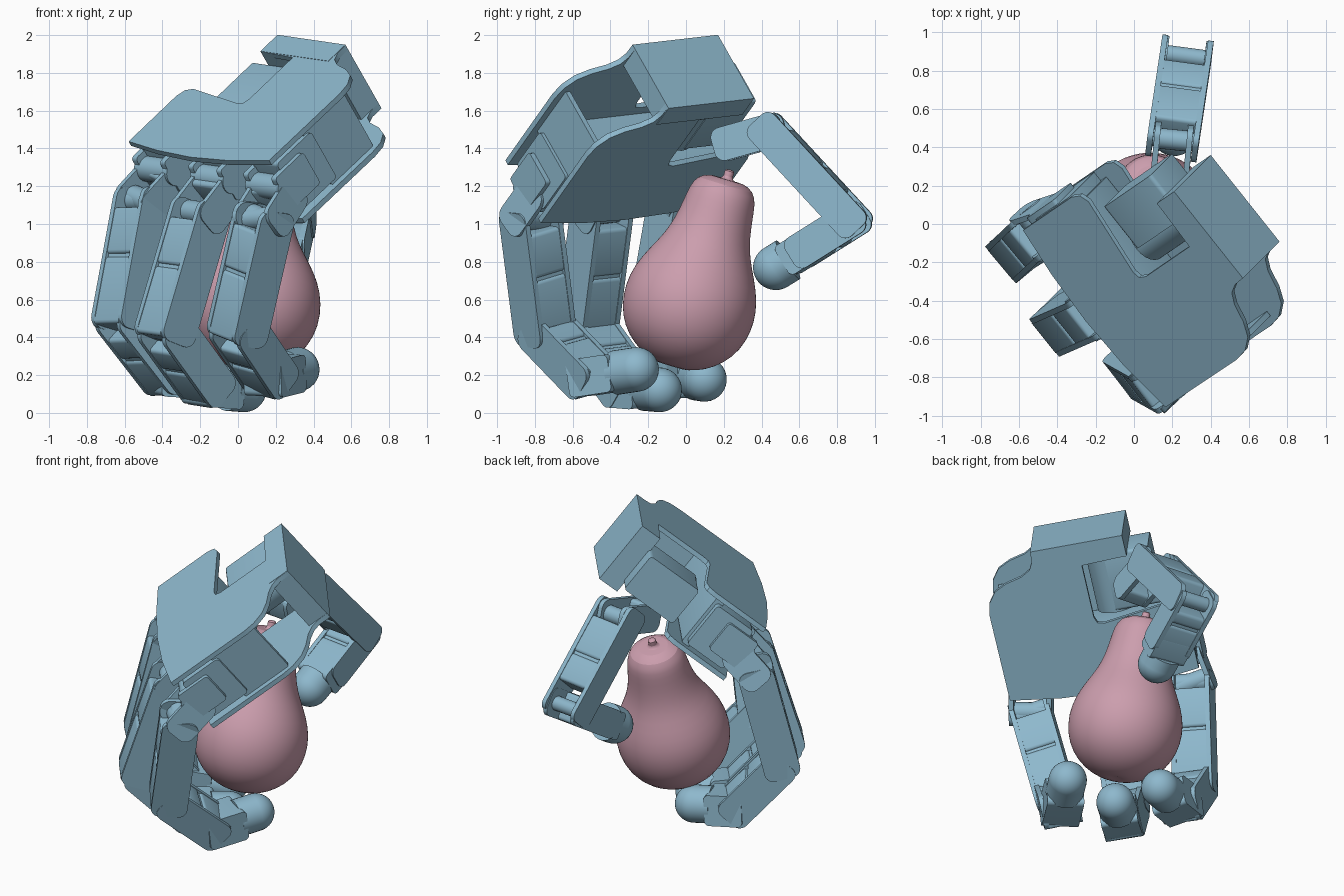
import bpy, bmesh, math
from mathutils import Vector, Matrix

cube = bpy.data.objects.get("Cube")
if cube:
    bpy.data.objects.remove(cube, do_unlink=True)


def material(name, rgb):
    m = bpy.data.materials.new(name)
    m.use_nodes = True
    m.diffuse_color = (*rgb, 1)
    m.node_tree.nodes["Principled BSDF"].inputs["Base Color"].default_value = (*rgb, 1)
    return m


BLUE = material("steel blue", (0.27, 0.48, 0.61))
PINK = material("dusty pink", (0.60, 0.34, 0.42))
made = []

# Palm frame: V runs across the palm, U toward the wrist, N out of its back
V = Vector((0.62, -0.78, -0.09)).normalized()
U = Vector((0.647, 0.443, 0.618))
U = (U - V * U.dot(V)).normalized()
N = V.cross(U)
WRIST = Vector((0.21, 0.17, 2.0))


def palm_pt(v, u, n):
    return WRIST + V * v + U * u + N * n


def finish(name, bm, mat):
    bmesh.ops.recalc_face_normals(bm, faces=bm.faces)
    mesh = bpy.data.meshes.new(name)
    bm.to_mesh(mesh)
    bm.free()
    mesh.materials.append(mat)
    ob = bpy.data.objects.new(name, mesh)
    bpy.context.collection.objects.link(ob)
    made.append(ob)
    return ob


def prism(bm, pts, origin, x, y, z, z0, z1):
    """Extrude a flat outline in the x, y plane from z0 to z1."""
    lo, hi = [[bm.verts.new(origin + x * a + y * b + z * h) for a, b in pts] for h in (z0, z1)]
    bm.faces.new(lo)
    bm.faces.new(hi)
    for i in range(len(pts)):
        j = (i + 1) % len(pts)
        bm.faces.new((lo[i], lo[j], hi[j], hi[i]))


def rounded(x0, x1, y0, y1, r, steps=6):
    pts = []
    corners = ((x1 - r, y1 - r), (x0 + r, y1 - r), (x0 + r, y0 + r), (x1 - r, y0 + r))
    for k, (cx, cy) in enumerate(corners):
        for s in range(steps + 1):
            a = math.pi / 2 * (k + s / steps)
            pts.append((cx + r * math.cos(a), cy + r * math.sin(a)))
    return pts


def circle(r, cx=0, cy=0, n=24):
    return [(cx + r * math.cos(2 * math.pi * i / n), cy + r * math.sin(2 * math.pi * i / n))
            for i in range(n)]


def palm_box(bm, v0, v1, u0, u1, n0, n1, r=0.02):
    prism(bm, rounded(u0, u1, n0, n1, r, 3), WRIST, U, N, V, v0, v1)


def axes(p0, p1, across):
    d = (p1 - p0).normalized()
    w = (across - d * across.dot(d)).normalized()
    return d, d.cross(w), w


def phalanx(name, p0, p1, across, width, thick, near=0.06, far=0.065, window=0):
    """Two rounded side plates holding a split centre block, open at the near end."""
    bm = bmesh.new()
    d, t, w = axes(p0, p1, across)
    length, h, hw = (p1 - p0).length, thick / 2, width / 2
    side = rounded(-near, length + far, -h, h, thick * 0.27)
    prism(bm, side, p0, d, t, w, hw - 0.03, hw)
    prism(bm, side, p0, d, t, w, -hw, 0.03 - hw)
    mid, inner = length / 2, hw - 0.025
    for a, b, k in ((0.06, mid - 0.008, 0.97), (mid + 0.008, length + far * 0.8 - window, 0.97),
                    (0.07, length - window, 0.85)):
        prism(bm, rounded(a, b, -h * k, h * k, 0.02, 3), p0, d, t, w, -inner, inner)
    # Hinge pin inside the fork
    prism(bm, circle(h * 0.5), p0, d, t, w, -inner, inner)
    return finish(name, bm, BLUE)


def frame(name, p0, p1, across, width, thick):
    """Open bracket: two rounded plates joined by a web at the near end."""
    bm = bmesh.new()
    d, t, w = axes(p0, p1, across)
    length, h, hw = (p1 - p0).length, thick / 2, width / 2
    side = rounded(-0.04, length + 0.08, -h, h, thick * 0.3)
    prism(bm, side, p0, d, t, w, hw - 0.03, hw)
    prism(bm, side, p0, d, t, w, -hw, 0.03 - hw)
    prism(bm, rounded(-0.03, 0.07, -h * 0.9, h * 0.9, 0.02, 3), p0, d, t, w, -hw, hw)
    prism(bm, circle(h * 0.6, length), p0, d, t, w, -hw, hw)
    return finish(name, bm, BLUE)


def fingertip(name, p0, p1, across, width, thick, radius):
    """Short bracket ending in a domed pad."""
    bm = bmesh.new()
    d, t, w = axes(p0, p1, across)
    length, h = (p1 - p0).length, thick / 2
    prism(bm, rounded(-h * 0.7, length * 0.65, -h, h, 0.03), p0, d, t, w, -width / 2, width / 2)
    prism(bm, circle(radius, n=32), p0, t, w, d, length * 0.55, length)
    rot = Matrix((t, w, d)).transposed().to_4x4()
    bmesh.ops.create_uvsphere(bm, u_segments=32, v_segments=20, radius=radius,
                              matrix=Matrix.Translation(p1) @ rot)
    return finish(name, bm, BLUE)


# Palm plates, same outline on the back and the inside of the hand
outline = [(-0.28, -0.95), (-0.28, -0.56), (-0.26, -0.51), (-0.21, -0.49), (0.23, -0.55),
           (0.27, -0.54), (0.285, -0.5), (0.285, -0.15), (0, -0.14), (0, 0), (0.58, 0),
           (0.585, -0.07), (0.61, -0.12), (0.67, -0.155), (0.77, -0.18), (0.85, -0.22),
           (0.9, -0.29), (0.915, -0.37), (0.91, -0.94), (0.6, -0.985), (0.3, -1.0), (0, -0.985)]
for name, n0, n1 in (("back_plate", -0.03, 0), ("palm_plate", -0.425, -0.395)):
    bm = bmesh.new()
    prism(bm, outline, WRIST, V, U, N, n0, n1)
    finish(name, bm, BLUE)

# Wrist block
bm = bmesh.new()
prism(bm, [(0, -0.14), (0.58, -0.14), (0.58, 0), (0, 0)], WRIST, V, U, N, -0.43, 0.002)
finish("wrist_block", bm, BLUE)

# Thin walls between the plates, leaving the wrist end of the palm hollow
bm = bmesh.new()
palm_box(bm, 0.84, 0.87, -0.66, -0.32, -0.40, -0.02)
palm_box(bm, -0.22, 0.87, -0.66, -0.60, -0.40, -0.02)
finish("palm_frame", bm, BLUE)

# Fingers: base, knuckle, middle joint, end joint, pad centre in the palm frame
fingers = {
    "index": [(-0.17, -0.92, -0.25), (-0.2, -1.09, -0.28), (-0.13, -1.60, -0.67),
              (-0.07, -1.57, -1.08), (0.01, -1.38, -1.24)],
    "middle": [(0.31, -0.94, -0.25), (0.31, -1.12, -0.28), (0.315, -1.66, -0.65),
               (0.31, -1.61, -1.075), (0.30, -1.415, -1.25)],
    "little": [(0.78, -0.91, -0.26), (0.815, -1.09, -0.285), (0.725, -1.51, -0.72),
               (0.665, -1.45, -1.09), (0.56, -1.22, -1.236)],
}
for name, joints in fingers.items():
    c = joints[0][0]
    # Motor housing with mounting ears and a hinge
    bm = bmesh.new()
    palm_box(bm, c - 0.11, c + 0.11, -0.90, -0.62, -0.37, -0.06)
    for s in (-1, 1):
        palm_box(bm, c + s * 0.12 - 0.02, c + s * 0.12 + 0.02, -0.97, -0.74, -0.31, -0.10)
    prism(bm, circle(0.07, -0.93, -0.2), WRIST, U, N, V, c - 0.14, c + 0.14)
    finish(name + "_motor", bm, BLUE)

    # Bracket, two phalanges and a domed tip, all hinged across the palm
    p = [palm_pt(*j) for j in joints]
    frame(name + "_knuckle", p[0], p[1], V, 0.265, 0.2)
    phalanx(name + "_proximal", p[1], p[2], V, 0.25, 0.225)
    phalanx(name + "_middle", p[2], p[3], V, 0.24, 0.215)
    fingertip(name + "_tip", p[3], p[4], V, 0.23, 0.2, 0.118)

# Thumb mount inside the palm notch
bm = bmesh.new()
palm_box(bm, -0.13, 0.15, -0.51, -0.13, -0.36, -0.09)
prism(bm, circle(0.125, 0.15, -0.23), WRIST, V, N, U, -0.52, -0.16)
finish("thumb_motor", bm, BLUE)

# Thumb
SIDE = Vector((0.993, -0.12, 0))
base, knuckle, elbow, end, pad = [Vector(q) for q in (
    (0.18, 0.19, 1.42), (0.205, 0.44, 1.49), (0.27, 0.875, 1.02),
    (0.235, 0.62, 0.86), (0.21, 0.475, 0.77))]
frame("thumb_base", base, knuckle, SIDE, 0.2, 0.18)
phalanx("thumb_proximal", knuckle, elbow, SIDE, 0.27, 0.185, 0.08, 0.075, 0.19)
phalanx("thumb_middle", elbow, end, SIDE, 0.255, 0.185, 0.075)
fingertip("thumb_tip", end, pad, SIDE, 0.24, 0.18, 0.12)

# Pear, turned about a leaning axis
profile = [(0, 0.012), (0.06, 0), (0.13, 0.015), (0.22, 0.06), (0.30, 0.14), (0.345, 0.24),
           (0.358, 0.35), (0.34, 0.46), (0.29, 0.57), (0.235, 0.67), (0.205, 0.77),
           (0.19, 0.87), (0.18, 0.95), (0.155, 1.01), (0.09, 1.04), (0.035, 1.03),
           (0.022, 1.05), (0.03, 1.085), (0, 1.09)]
bm = bmesh.new()
verts = [bm.verts.new((r, 0, z)) for r, z in profile]
edges = [bm.edges.new(pair) for pair in zip(verts, verts[1:])]
bmesh.ops.spin(bm, geom=verts + edges, cent=(0, 0, 0), axis=(0, 0, 1),
               angle=2 * math.pi, steps=40, use_merge=True)
bmesh.ops.remove_doubles(bm, verts=bm.verts, dist=0.0005)
foot = Vector((0.08, -0.08, 0.245))
lean = Vector((0.015, 0.31, 1.03))
bm.transform(Matrix.Translation(foot) @ lean.to_track_quat('Z', 'Y').to_matrix().to_4x4())
pear = finish("pear", bm, PINK)
pear.modifiers.new("soften", 'SUBSURF').levels = 1

# Smooth the rounded surfaces and keep the machined edges crisp
bpy.ops.object.select_all(action='DESELECT')
for ob in made:
    ob.select_set(True)
bpy.context.view_layer.objects.active = pear
bpy.ops.object.shade_smooth_by_angle(angle=math.radians(35))
